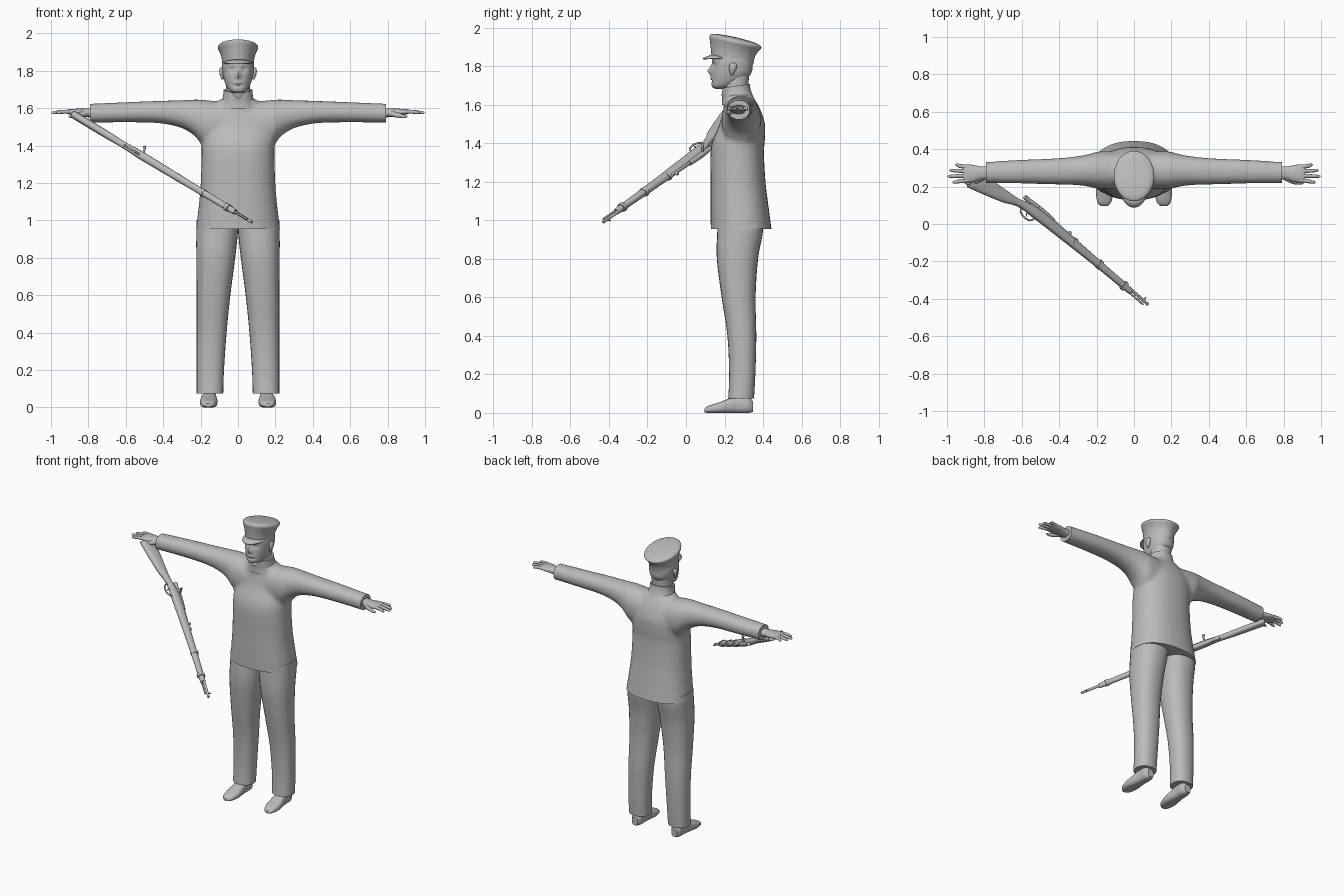
import bpy, bmesh
from math import sin, cos, pi, exp, radians
from mathutils import Vector, Matrix

if "Cube" in bpy.data.objects:
    bpy.data.objects.remove(bpy.data.objects["Cube"])

grey = bpy.data.materials.new("plain_grey")
grey.use_nodes = True
grey.diffuse_color = (0.5, 0.5, 0.5, 1)
bsdf = next(n for n in grey.node_tree.nodes if n.type == "BSDF_PRINCIPLED")
bsdf.inputs["Base Color"].default_value = grey.diffuse_color
bsdf.inputs["Roughness"].default_value = 0.7
made = []


def resample(rows, k):
    """Catmull-Rom interpolation of section tuples."""
    out = []
    last = len(rows) - 1
    for i in range(last):
        p = [Vector(rows[max(0, min(last, i + d))]) for d in (-1, 0, 1, 2)]
        for j in range(k):
            t = j / k
            out.append(p[1] + (p[2] - p[0]) * t / 2
                       + (2 * p[0] - 5 * p[1] + 4 * p[2] - p[3]) * t * t / 2
                       + (3 * (p[1] - p[2]) + p[3] - p[0]) * t ** 3 / 2)
    return out + [Vector(rows[last])]


def skin(bm, rings):
    """Bridge rings of points and close both ends."""
    vs = [[bm.verts.new(p) for p in ring] for ring in rings]
    n = len(vs[0])
    for a, b in zip(vs, vs[1:]):
        for i in range(n):
            bm.faces.new((a[i], a[(i + 1) % n], b[(i + 1) % n], b[i]))
    bm.faces.new(vs[0][::-1])
    bm.faces.new(vs[-1])


def loft(bm, axis, rows, n=28, k=4, p=2.2, slope=0.0, side=1):
    """Rows are (position, centre a, centre b, radius a, radius b)."""
    rings = []
    for t, ca, cb, ra, rb in resample(rows, k):
        ring = []
        for i in range(n):
            c, s = cos(2 * pi * i / n), sin(2 * pi * i / n)
            a = max(ra, 0) * abs(c) ** (2 / p) * (1 if c > 0 else -1)
            b = max(rb, 0) * abs(s) ** (2 / p) * (1 if s > 0 else -1)
            ring.append({"x": (side * t, ca + a, cb + b),
                         "y": (ca + a, t, cb + b),
                         "z": (ca + a, cb + b, t + slope * b)}[axis])
        rings.append(ring)
    skin(bm, rings)


def rod(bm, points, radii, n=10, k=3):
    """Round tapered rod along a path."""
    rows = resample([(*q, r) for q, r in zip(points, radii)], k)
    pts = [r.to_3d() if len(r) == 3 else Vector(r[:3]) for r in rows]
    rings = []
    for i, q in enumerate(pts):
        d = pts[min(i + 1, len(pts) - 1)] - pts[max(i - 1, 0)]
        rot = d.to_track_quat("Z", "Y")
        rings.append([q + rot @ Vector((cos(2 * pi * j / n), sin(2 * pi * j / n), 0)) * rows[i][3]
                      for j in range(n)])
    skin(bm, rings)


def finish(name, bm, mirror=False, matrix=None):
    bmesh.ops.remove_doubles(bm, verts=bm.verts, dist=1e-5)
    bmesh.ops.recalc_face_normals(bm, faces=bm.faces)
    me = bpy.data.meshes.new(name)
    bm.to_mesh(me)
    bm.free()
    me.materials.append(grey)
    ob = bpy.data.objects.new(name, me)
    bpy.context.scene.collection.objects.link(ob)
    if mirror:
        ob.modifiers.new("Mirror", "MIRROR").use_mirror_merge = False
    if matrix:
        ob.matrix_world = matrix
    made.append(ob)
    return ob


def part(name, axis, rows, mirror=False, matrix=None, tweak=None, **kw):
    bm = bmesh.new()
    loft(bm, axis, rows, **kw)
    if tweak:
        for v in bm.verts:
            tweak(v.co)
    return finish(name, bm, mirror, matrix)


def rods(name, items, mirror=False, matrix=None):
    bm = bmesh.new()
    for points, radii in items:
        rod(bm, points, radii)
    return finish(name, bm, mirror, matrix)


def bump(v, centre, width):
    return exp(-((v - centre) / width) ** 2)


# Tunic: torso and sleeves fused, then trimmed to crisp hems
bm = bmesh.new()
loft(bm, "z", [(.91, 0, .29, .23, .162), (.955, 0, .286, .225, .158), (1.1, 0, .276, .208, .149),
               (1.2, 0, .27, .2, .143), (1.35, 0, .266, .195, .139), (1.42, 0, .275, .195, .135),
               (1.5, 0, .292, .185, .118), (1.57, 0, .29, .16, .098), (1.62, 0, .28, .12, .082),
               (1.655, 0, .27, .085, .072)], p=2.3)
for s in (1, -1):
    loft(bm, "x", [(.84, .275, 1.573, .057, .051), (.79, .275, 1.573, .057, .051),
                   (.6, .28, 1.578, .064, .054), (.42, .281, 1.579, .07, .06),
                   (.3, .285, 1.568, .078, .075), (.23, .287, 1.548, .09, .098),
                   (.18, .287, 1.522, .102, .122), (.05, .287, 1.51, .1, .12)], side=s)
tunic = finish("tunic", bm)
fuse = tunic.modifiers.new("Fuse", "REMESH")
fuse.mode, fuse.voxel_size = "VOXEL", .012
relax = tunic.modifiers.new("Relax", "SMOOTH")
relax.factor, relax.iterations = .5, 8
fused = bpy.data.meshes.new_from_object(tunic.evaluated_get(bpy.context.evaluated_depsgraph_get()))
tunic.modifiers.clear()
bm = bmesh.new()
bm.from_mesh(fused)
for co, no in (((0, 0, .955), (0, 0, -1)), ((.79, 0, 0), (1, 0, 0)), ((-.79, 0, 0), (-1, 0, 0))):
    cut = bmesh.ops.bisect_plane(bm, geom=bm.verts[:] + bm.edges[:] + bm.faces[:],
                                 plane_co=co, plane_no=no, clear_outer=True)
    rim = [e for e in cut["geom_cut"] if isinstance(e, bmesh.types.BMEdge)]
    bmesh.ops.holes_fill(bm, edges=rim, sides=0)
bm.to_mesh(tunic.data)
bm.free()


# Collar with a small front notch, and the neck inside it
def notch(co):
    if co.y < .25 and co.z > 1.65:
        co.z -= max(0, co.z - 1.645) * .9 * bump(co.x, 0, .024)


part("collar", "z", [(1.61, 0, .272, .105, .086), (1.64, 0, .266, .087, .079),
                     (1.67, 0, .26, .079, .075), (1.697, 0, .258, .077, .073)],
     n=48, slope=.15, tweak=notch)
part("neck", "z", [(1.62, 0, .265, .066, .062), (1.7, 0, .26, .065, .064), (1.78, 0, .265, .065, .066)])


# Head with sculpted nose, eye sockets and mouth
def face(co):
    if co.y < .22:
        co.y -= .022 * bump(co.x, 0, .012) * bump(co.z, 1.776, .02)
        co.y -= .007 * bump(co.x, 0, .024) * bump(co.z, 1.737, .009)
        co.y += .011 * bump(abs(co.x), .033, .016) * bump(co.z, 1.808, .013)
        co.y += .005 * bump(co.x, 0, .03) * bump(co.z, 1.722, .006)


part("head", "z", [(1.682, 0, .185, .02, .03), (1.69, 0, .188, .04, .05), (1.705, 0, .2, .054, .067),
                   (1.73, 0, .22, .067, .087), (1.76, 0, .235, .077, .102), (1.79, 0, .24, .083, .105),
                   (1.83, 0, .24, .085, .105), (1.87, 0, .24, .08, .1)], n=56, k=6, tweak=face)
part("ears", "z", [(1.752, .082, .238, .004, .006), (1.77, .086, .24, .009, .013),
                   (1.79, .089, .243, .011, .02), (1.808, .089, .245, .01, .018),
                   (1.817, .087, .245, .004, .008)], mirror=True, n=16)

# Peaked cap
part("cap", "z", [(1.83, 0, .24, .083, .108), (1.875, 0, .243, .089, .115), (1.905, 0, .25, .1, .126),
                  (1.922, 0, .256, .108, .134), (1.934, 0, .256, .104, .13), (1.944, 0, .254, .085, .105),
                  (1.95, 0, .25, .045, .055), (1.952, 0, .25, 0, 0)], n=40, slope=-.22, p=2)
bm = bmesh.new()
rows = []
for i in range(25):
    a = radians(-164 + 148 * i / 24)
    reach = max(0, -sin(a) - .27)
    x, y = .084 * cos(a), .24 + .109 * sin(a)
    z = 1.836 - .22 * (y - .24)
    rows.append([bm.verts.new((x * (1 + .1 * f * reach), y - .06 * f * reach, z - .025 * f * reach))
                 for f in (-.2, .5, 1)])
for a, b in zip(rows, rows[1:]):
    for j in range(2):
        bm.faces.new((a[j], b[j], b[j + 1], a[j + 1]))
visor = finish("cap_visor", bm)
visor.modifiers.new("Thickness", "SOLIDIFY").thickness = .007

# Trousers, ankles and shoes
part("trouser_legs", "z", [(.075, .15, .286, .071, .067), (.2, .148, .292, .073, .068),
                           (.4, .141, .29, .08, .075), (.6, .131, .273, .09, .088),
                           (.8, .119, .267, .104, .107), (.93, .112, .28, .111, .118),
                           (1.0, .11, .282, .111, .116)], mirror=True, p=2.3)
part("ankles", "z", [(.03, .152, .292, .036, .047), (.07, .152, .29, .033, .046),
                     (.13, .152, .29, .034, .046)], mirror=True, k=2)


def sole(co):
    co.z = max(0, co.z)


part("shoes", "y", [(.095, .16, .012, .016, .009), (.115, .159, .018, .036, .018),
                    (.17, .157, .026, .047, .028), (.22, .155, .036, .043, .037),
                    (.27, .153, .044, .037, .046), (.32, .152, .042, .036, .043),
                    (.347, .152, .034, .022, .028)], mirror=True, p=2.6, tweak=sole)

# Hands
part("palms", "x", [(.76, .275, 1.574, .034, .026), (.82, .272, 1.575, .036, .022),
                    (.86, .27, 1.578, .046, .019), (.9, .27, 1.58, .047, .014),
                    (.915, .27, 1.58, .042, .009)], mirror=True)
digits = []
for y, tip, spread in ((.235, .97, -.012), (.259, .995, -.004), (.282, .985, .004), (.304, .955, .012)):
    digits.append([[(.88, y, 1.58), (.93, y + spread / 2, 1.581), (tip - .01, y + spread, 1.576),
                    (tip, y + spread, 1.574)], [.011, .0105, .008, .004]])
digits.append([[(.81, .25, 1.572), (.85, .228, 1.563), (.885, .22, 1.556), (.905, .219, 1.554)],
               [.016, .014, .01, .005]])
rods("fingers", digits, mirror=True)

# Rifle: local x runs back from the muzzle, y to its right, z up
back = Vector((-.687, .597, .414)).normalized()
up = Vector((.51, .8, -.31))
up = (up - back * up.dot(back)).normalized()
gun = Matrix((back, up.cross(back), up)).transposed().to_4x4()
gun.translation = (.075, -.43, .99)
part("rifle_stock", "x", [(.13, 0, -.008, .012, .013), (.15, 0, -.009, .016, .017),
                          (.4, 0, -.012, .018, .021), (.7, 0, -.02, .021, .027),
                          (.85, 0, -.026, .022, .029), (.93, 0, -.036, .019, .023),
                          (.99, 0, -.052, .018, .022), (1.06, 0, -.072, .02, .034),
                          (1.26, 0, -.112, .021, .054), (1.275, 0, -.114, .019, .05)],
     matrix=gun, n=20, p=2.6)
rods("rifle_barrel", [([(0, 0, 0), (.3, 0, 0), (.78, 0, .002)], [.008, .009, .012]),
                      ([(.025, 0, -.019), (.14, 0, -.019)], [.005, .005]),
                      ([(.035, 0, 0), (.035, 0, .024)], [.006, .003])], matrix=gun)
rods("rifle_receiver", [([(.74, 0, .004), (.84, 0, .005), (.94, 0, .002)], [.014, .016, .011]),
                        ([(.96, 0, .002), (.93, 0, .002)], [.013, .013]),
                        ([(.86, .005, .004), (.865, .04, 0), (.872, .052, -.006)], [.006, .006, .01]),
                        ([(.62, 0, .005), (.62, 0, .024)], [.011, .007])], matrix=gun)
rods("trigger_guard", [([(.84, 0, -.05), (.86, 0, -.08), (.9, 0, -.088), (.935, 0, -.076),
                         (.945, 0, -.05)], [.005] * 5),
                       ([(.89, 0, -.045), (.897, 0, -.062), (.89, 0, -.075)], [.004, .004, .003])], matrix=gun)
for i, u in enumerate((.17, .36, .56)):
    part("rifle_band_%d" % (i + 1), "x", [(u, 0, -.009, .02, .025), (u + .02, 0, -.01, .021, .026)],
         matrix=gun, n=20, k=1, p=2.6)

# Smooth shading with crisp edges
bpy.ops.object.select_all(action="DESELECT")
for ob in made:
    ob.select_set(True)
    bpy.context.view_layer.objects.active = ob
bpy.ops.object.shade_smooth_by_angle(angle=radians(40))
